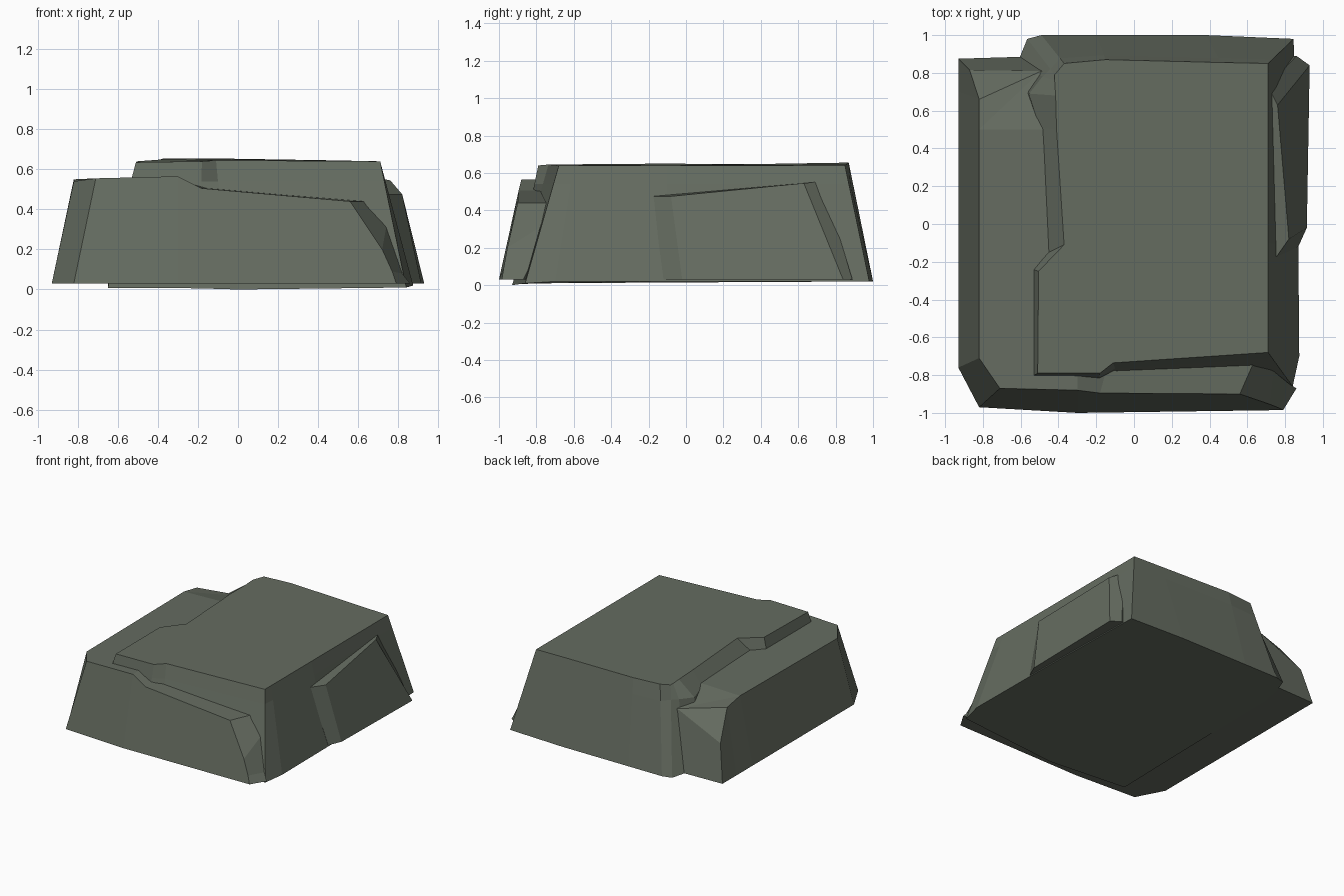
import bpy, bmesh

stone = bpy.data.materials.new("grey_green_stone")
stone.diffuse_color = (0.13, 0.15, 0.118, 1)


def loft(name, rings, cap_groups=None):
    """Skin matching closed rings (first = bottom/back, last = top/front) and cap the ends."""
    bm = bmesh.new()
    vs = [[bm.verts.new(p) for p in r] for r in rings]
    n = len(rings[0])
    for a, b in zip(vs, vs[1:]):
        for i in range(n):
            j = (i + 1) % n
            bm.faces.new((a[i], a[j], b[j], b[i]))
    bm.faces.new(vs[0][::-1])
    for g in cap_groups or [range(n)]:
        bm.faces.new([vs[-1][i] for i in g])
    bmesh.ops.recalc_face_normals(bm, faces=bm.faces)
    me = bpy.data.meshes.new(name)
    bm.to_mesh(me)
    bm.free()
    me.materials.append(stone)
    ob = bpy.data.objects.new(name, me)
    bpy.context.collection.objects.link(ob)
    return ob


# Main slab: (top x, y, z), (bottom x, y, z), optional flare (x, y) at ledge height
slab = [
    ((-0.51, -0.79, .635), (-0.65, -0.88, .008), (-0.535, -0.805)),
    ((-0.18, -0.79, .64), (-0.20, -0.92, .006), None),
    ((-0.11, -0.735, .645), (0.0, -0.93, .0), (-0.10, -0.765)),
    ((0.71, -0.68, .64), (0.84, -0.86, .01), None),
    ((0.71, -0.60, .64), (0.875, -0.70, .02), None),
    ((0.71, -0.10, .64), (0.87, -0.12, .02), None),
    ((0.71, 0.85, .64), (0.845, 0.98, .02), None),
    ((0.46, 0.855, .645), (0.38, 1.0, .02), None),
    ((-0.15, 0.87, .655), (-0.20, 1.0, .02), None),
    ((-0.37, 0.85, .655), (-0.49, 1.0, .02), None),
    ((-0.42, 0.79, .64), (-0.565, 0.98, .02), None),
    ((-0.42, 0.76, .64), (-0.61, 0.87, .03), (-0.485, 0.78)),
    ((-0.415, 0.68, .64), (-0.65, 0.69, .03), (-0.555, 0.69)),
    ((-0.41, 0.50, .645), (-0.65, 0.50, .03), (-0.50, 0.51)),
    ((-0.37, -0.11, .65), (-0.65, -0.15, .03), (-0.47, -0.16)),
    ((-0.505, -0.25, .64), (-0.65, -0.25, .02), (-0.535, -0.24)),
]
LEDGE_Z = 0.54
mid = []
for t, b, m in slab:
    k = (t[2] - LEDGE_Z) / (t[2] - b[2])
    x, y = m or (t[0] + (b[0] - t[0]) * k, t[1] + (b[1] - t[1]) * k)
    mid.append((x, y, LEDGE_Z))
loft("main_slab", [[r[1] for r in slab], mid, [r[0] for r in slab]])

# Left ledge, its back end sloping down
loft("left_ledge", [
    [(-.93, -.76, .03), (-.82, -.97, .03), (-.3, -1, .03), (-.3, .5, .03), (-.4, .88, .03),
     (-.6, .885, .03), (-.93, .875, .03), (-.93, .7, .03), (-.93, .5, .03)],
    [(-.82, -.71, .54), (-.71, -.87, .555), (-.3, -.88, .565), (-.3, .5, .565), (-.3, .8, .5),
     (-.49, .81, .48), (-.87, .815, .31), (-.82, .66, .52), (-.82, .5, .55)],
], [(0, 1, 2, 3, 8), (3, 4, 5, 8), (5, 6, 7), (5, 7, 8)])

# Front ledge: profile falling away to the right corner
loft("front_ledge", [
    [(-.3, -.6, .03), (-.3, -.6, .565), (-.1, -.6, .505), (.635, -.73, .44),
     (.74, -.78, .31), (.82, -.845, .08), (.86, -.87, .03)],
    [(-.3, -1, .03), (-.3, -.88, .565), (-.18, -.895, .505), (.56, -.9, .44),
     (.72, -.955, .2), (.77, -.975, .09), (.79, -.985, .03)],
])

# Broken chunk leaning on the right wall
loft("right_chunk", [
    [(.86, .89, .03), (.93, .84, .03), (.915, -.02, .03), (.87, -.12, .03), (.6, -.12, .03), (.6, .85, .03)],
    [(.71, .73, .555), (.76, .63, .545), (.82, -.08, .475), (.75, -.18, .475), (.6, -.18, .475), (.6, .73, .555)],
])
